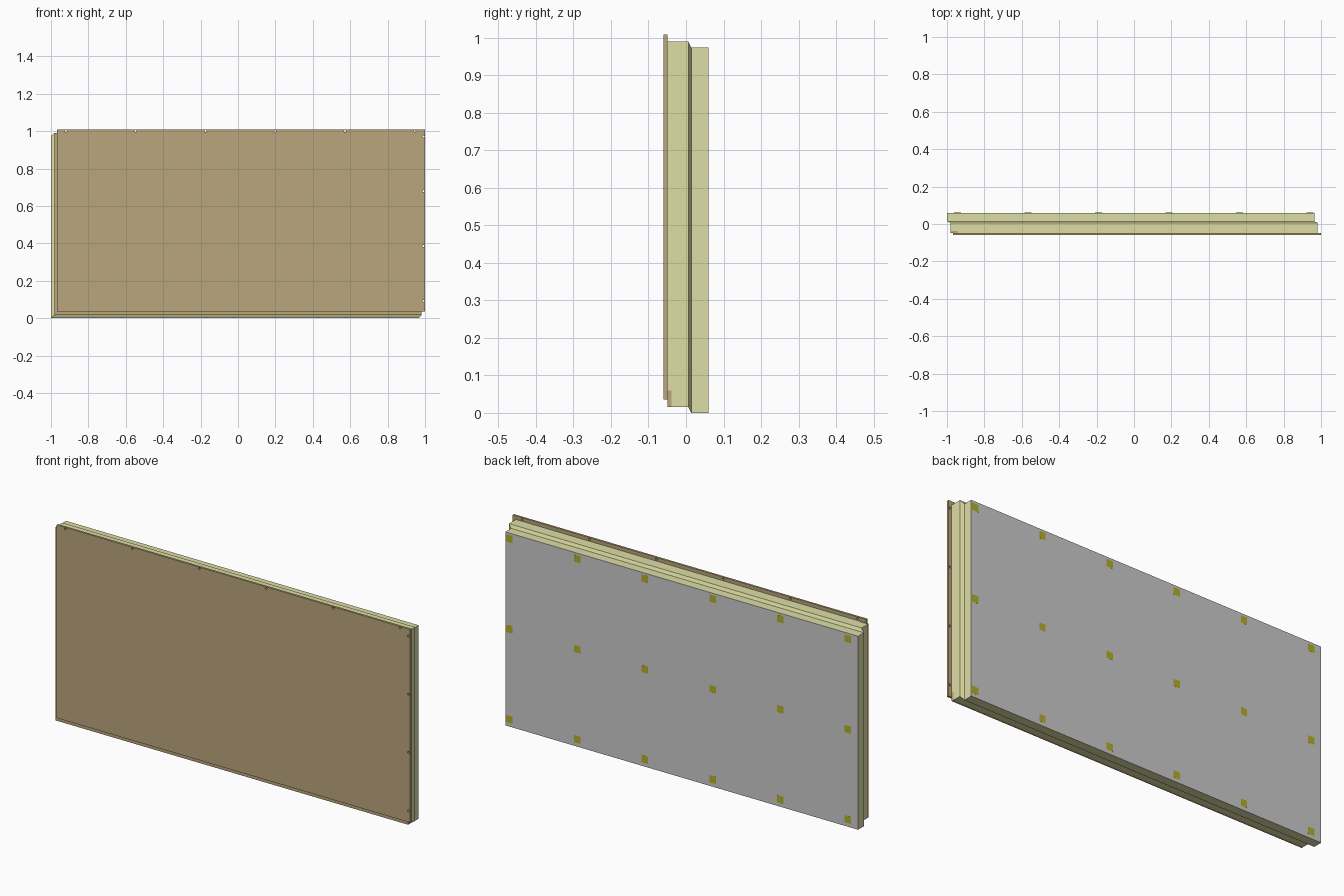
import bpy, bmesh
from mathutils import Matrix, Vector

if "Cube" in bpy.data.objects:
    bpy.data.objects.remove(bpy.data.objects["Cube"])


def material(name, rgb):
    m = bpy.data.materials.new(name)
    m.diffuse_color = (*rgb, 1)
    m.use_nodes = True
    m.node_tree.nodes["Principled BSDF"].inputs["Base Color"].default_value = m.diffuse_color
    return m


TAN = material("tan board", (0.50, 0.38, 0.20))
FOAM = material("pale foam", (0.73, 0.73, 0.38))
OLIVE = material("olive pad", (0.45, 0.43, 0.02))


def finish(name, bm, mat=None):
    bmesh.ops.recalc_face_normals(bm, faces=bm.faces[:])
    me = bpy.data.meshes.new(name)
    bm.to_mesh(me)
    bm.free()
    ob = bpy.data.objects.new(name, me)
    bpy.context.collection.objects.link(ob)
    if mat:
        me.materials.append(mat)
    return ob


def loft(name, sections, mat=None):
    """Skin rectangles given as (y, x0, x1, z0, z1) from front to back."""
    bm = bmesh.new()
    rings = [[bm.verts.new(p) for p in
              ((x0, y, z0), (x1, y, z0), (x1, y, z1), (x0, y, z1))]
             for y, x0, x1, z0, z1 in sections]
    for a, b in zip(rings, rings[1:]):
        for i in range(4):
            j = (i + 1) % 4
            vs = list(dict.fromkeys((a[i], a[j], b[j], b[i])))
            # corners shared by both rings give no area
            if (a[i].co - b[i].co).length + (a[j].co - b[j].co).length > 1e-6:
                bm.faces.new(vs)
    bm.faces.new(rings[0])
    bm.faces.new(rings[-1])
    bmesh.ops.remove_doubles(bm, verts=bm.verts[:], dist=1e-5)
    return finish(name, bm, mat)


def box(name, x0, x1, y0, y1, z0, z1, mat=None):
    return loft(name, [(y0, x0, x1, z0, z1), (y1, x0, x1, z0, z1)], mat)


# foam core: notched front edge, front layer, slanted step, shifted rear layer
loft("foam_core", [
    (-0.049, -0.940, 0.982, 0.060, 0.990),
    (-0.038, -0.940, 0.982, 0.060, 0.990),
    (-0.038, -0.982, 0.982, 0.016, 0.990),
    (0.006, -0.982, 0.982, 0.016, 0.990),
    (0.014, -1.000, 0.964, 0.000, 0.974),
    (0.058, -1.000, 0.964, 0.000, 0.974)], FOAM)

# battens let into the foam behind the board
box("bottom_batten", -0.982, 0.982, -0.049, -0.038, 0.016, 0.060, TAN)
box("left_batten", -0.982, -0.940, -0.049, -0.038, 0.060, 0.990, TAN)

# front board, overhanging the foam at the top and right
board = box("front_board", -0.968, 1.0, -0.060, -0.049, 0.036, 1.008, TAN)

# screw holes along the overhanging edges
holes = [(-0.92 + 0.373 * i, 1.0) for i in range(6)]
holes += [(0.991, 0.093 + 0.29 * i + 0.003 * i) for i in range(4)]
bm = bmesh.new()
for x, z in holes:
    m = Matrix.Translation(Vector((x, -0.054, z))) @ Matrix.Rotation(1.5707963, 4, 'X')
    bmesh.ops.create_cone(bm, cap_ends=True, segments=16, radius1=0.0055,
                          radius2=0.0055, depth=0.04, matrix=m)
cutter = finish("hole_cutter", bm)
cutter.hide_render = True
cutter.hide_set(True)
cut = board.modifiers.new("screw_holes", 'BOOLEAN')
cut.operation = 'DIFFERENCE'
cut.solver = 'EXACT'
cut.object = cutter

# apply the holes and drop the cutter
bpy.context.view_layer.objects.active = board
bpy.ops.object.modifier_apply(modifier=cut.name)
bpy.data.objects.remove(cutter)

# rear facing sheet
box("back_sheet", -1.0, 0.964, 0.058, 0.0600, 0.0, 0.974)

# grid of small pads showing through the rear sheet
bm = bmesh.new()
for i in range(6):
    for z in (0.036, 0.49, 0.945):
        m = Matrix.Translation(Vector((-0.944 + 0.377 * i, 0.0592, z)))
        bmesh.ops.create_cube(bm, size=1, matrix=m @ Matrix.Diagonal((0.036, 0.002, 0.036, 1)))
finish("back_pads", bm, OLIVE)
